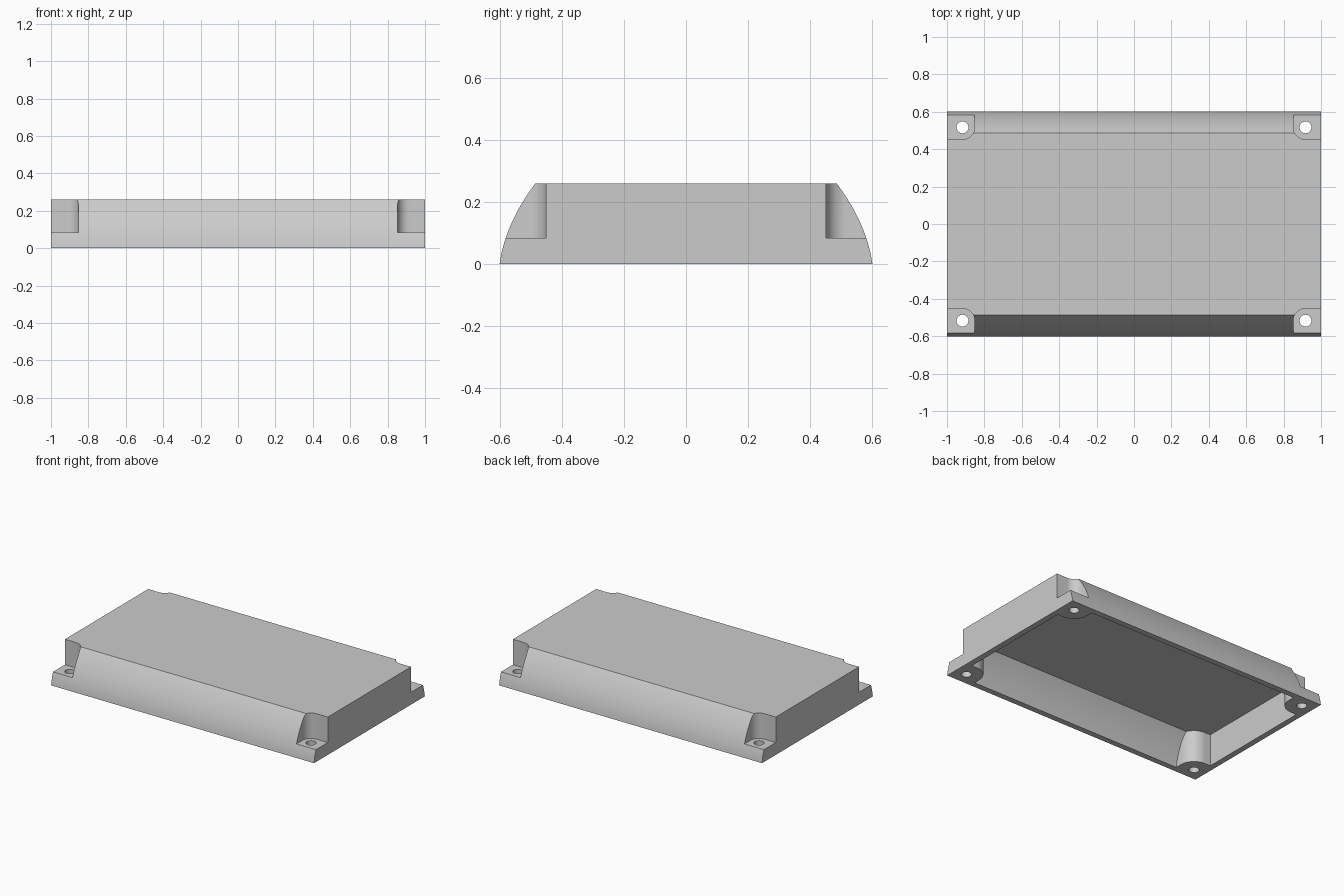
import bpy, bmesh, math
from mathutils import Vector

cube = bpy.data.objects.get("Cube")
if cube:
    bpy.data.objects.remove(cube, do_unlink=True)

HALF_X, HALF_Y, HEIGHT = 1.0, 0.602, 0.26
WALL, LEDGE = 0.04, 0.085
HOLE_X, HOLE_Y, HOLE_R, POCKET_R = 0.917, 0.517, 0.032, 0.065

grey = bpy.data.materials.new("housing grey")
grey.use_nodes = True
colour = (0.6, 0.6, 0.6, 1)
grey.diffuse_color = colour
grey.node_tree.nodes["Principled BSDF"].inputs["Base Color"].default_value = colour


def prism(name, outline, sweep):
    """Sweep a closed outline of 3D points into a solid."""
    bm = bmesh.new()
    face = bm.faces.new([bm.verts.new(p) for p in outline])
    new = bmesh.ops.extrude_face_region(bm, geom=[face])["geom"]
    bmesh.ops.translate(bm, vec=Vector(sweep),
                        verts=[v for v in new if isinstance(v, bmesh.types.BMVert)])
    bmesh.ops.recalc_face_normals(bm, faces=bm.faces)
    mesh = bpy.data.meshes.new(name)
    bm.to_mesh(mesh)
    bm.free()
    mesh.materials.append(grey)
    obj = bpy.data.objects.new(name, mesh)
    bpy.context.collection.objects.link(obj)
    return obj


def subtract(target, cutter):
    """Cut one solid from another and discard the cutter."""
    cutter.hide_render = True
    mod = target.modifiers.new("cut", "BOOLEAN")
    mod.operation, mod.solver, mod.object = "DIFFERENCE", "EXACT", cutter
    bpy.context.view_layer.objects.active = target
    bpy.ops.object.modifier_apply(modifier=mod.name)
    bpy.data.objects.remove(cutter, do_unlink=True)


def bowed_block(name, half_x, inset, bottom, top):
    """Long block whose front and back bow inward toward the top."""
    steps = 16
    side = []
    for i in range(steps + 1):
        z = bottom + (top - bottom) * i / steps
        side.append((HALF_Y - inset - 0.135 * z - 1.18 * z * z, z))
    loop = side + [(-y, z) for y, z in reversed(side)]
    return prism(name, [(-half_x, y, z) for y, z in loop], (2 * half_x, 0, 0))


def corner_block(name, sx, sy, radius, bottom, top):
    """Corner column with a round inner edge centred on the screw hole."""
    steps = 12
    arc = [(HOLE_X - radius * math.sin(a), HOLE_Y - radius * math.cos(a))
           for a in (math.pi / 2 * i / steps for i in range(steps + 1))]
    loop = [(1.2, HOLE_Y - radius)] + arc + [(HOLE_X - radius, 0.8), (1.2, 0.8)]
    return prism(name, [(sx * x, sy * y, bottom) for x, y in loop], (0, 0, top - bottom))


def hole_pin(name, sx, sy):
    ring = [(sx * HOLE_X + HOLE_R * math.cos(a), sy * HOLE_Y + HOLE_R * math.sin(a), -0.1)
            for a in (math.tau * i / 32 for i in range(32))]
    return prism(name, ring, (0, 0, 0.5))


corners = [(sx, sy) for sx in (-1, 1) for sy in (-1, 1)]

# Outer shell and the hollow underneath, which leaves room for the corner bosses
housing = bowed_block("housing", HALF_X, 0, 0, HEIGHT)
cavity = bowed_block("cavity", HALF_X - WALL, WALL, -0.05, HEIGHT - WALL)
for sx, sy in corners:
    subtract(cavity, corner_block("boss", sx, sy, POCKET_R + WALL, -0.2, 0.5))
subtract(housing, cavity)

# Corner pockets and screw holes
for sx, sy in corners:
    subtract(housing, corner_block("pocket", sx, sy, POCKET_R, LEDGE, 0.5))
    subtract(housing, hole_pin("screw_hole", sx, sy))

# Smooth the curved walls, keeping the edges crisp
bpy.ops.object.select_all(action="DESELECT")
housing.select_set(True)
bpy.context.view_layer.objects.active = housing
bpy.ops.object.shade_smooth_by_angle(angle=math.radians(25))
